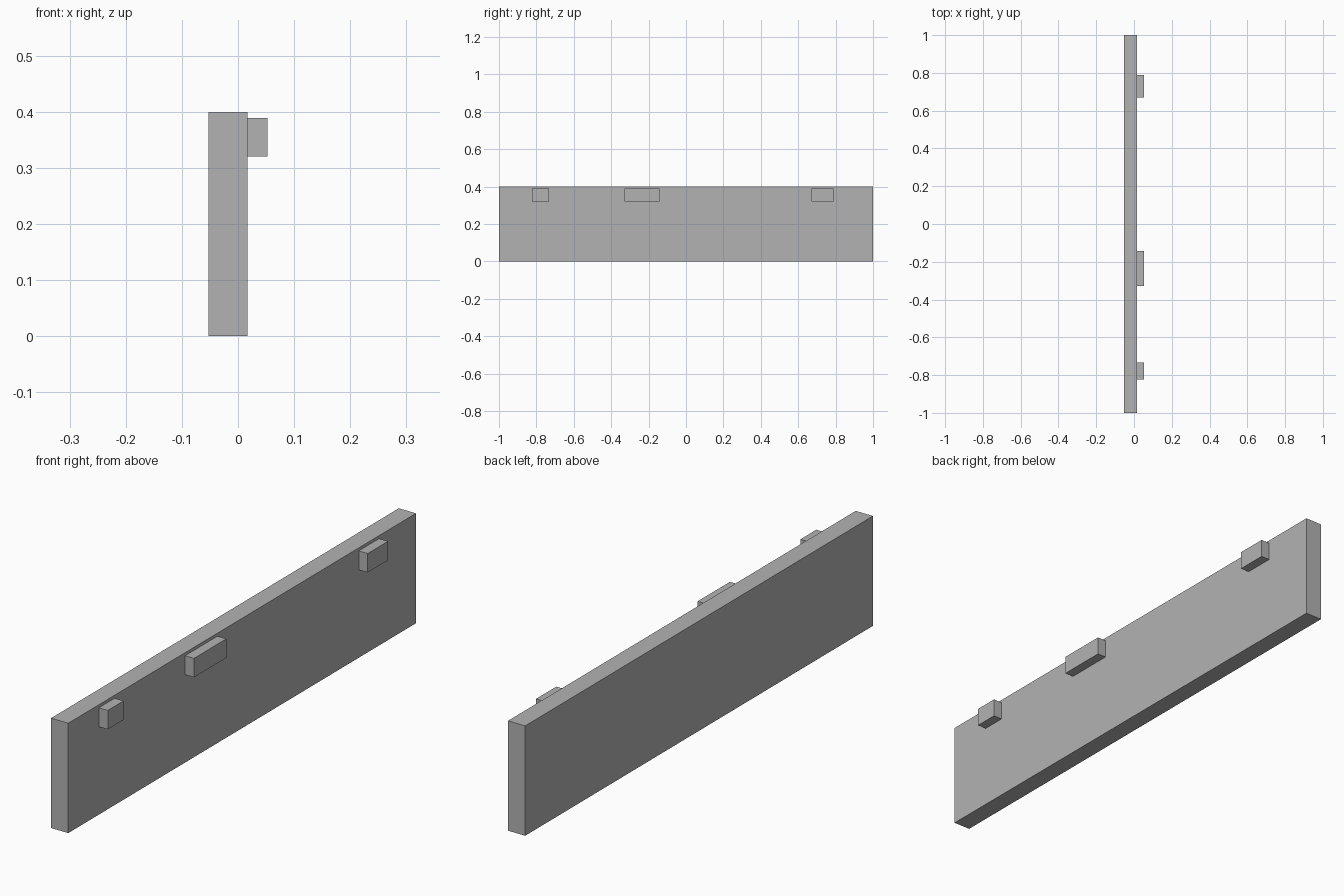
import bpy

if "Cube" in bpy.data.objects:
    bpy.data.objects.remove(bpy.data.objects["Cube"])

# One flat grey for the whole model
grey = bpy.data.materials.new("plain grey")
grey.diffuse_color = (0.45, 0.45, 0.45, 1)
grey.use_nodes = True
grey.node_tree.nodes["Principled BSDF"].inputs["Base Color"].default_value = grey.diffuse_color


def box(name, lo, hi):
    """Axis-aligned box between two corners."""
    bpy.ops.mesh.primitive_cube_add(size=1)
    ob = bpy.context.object
    ob.name = name
    ob.location = [(a + b) / 2 for a, b in zip(lo, hi)]
    ob.scale = [b - a for a, b in zip(lo, hi)]
    bpy.ops.object.transform_apply(location=True, rotation=False, scale=True)
    ob.data.materials.append(grey)
    return ob


# Long upright board
FACE_X = 0.0165
box("board", (-0.0525, -1, 0), (FACE_X, 1, 0.4))

# Three pegs in a row near the top edge, of different widths
pegs = {"short_peg": (-0.824, -0.733),
        "long_peg": (-0.328, -0.142),
        "medium_peg": (0.671, 0.788)}
for name, (y0, y1) in pegs.items():
    box(name, (FACE_X, y0, 0.32), (0.0525, y1, 0.389))
